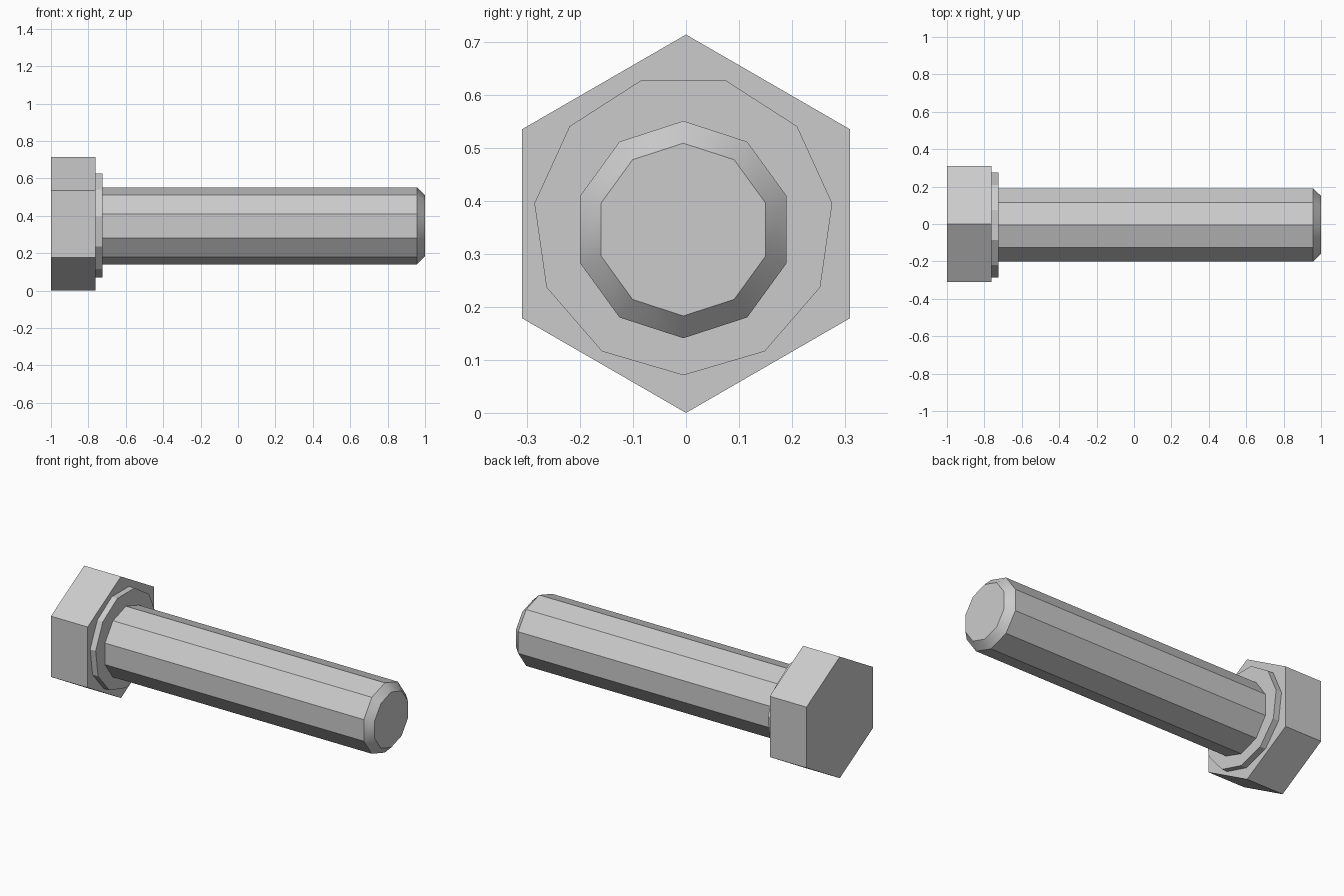
import bpy, bmesh
from math import sin, cos, tau

if "Cube" in bpy.data.objects:
    bpy.data.objects.remove(bpy.data.objects["Cube"])


def prism(name, sides, cy, cz, rings, first_angle=0.0, smooth_bands=()):
    """Solid along x; rings are (x, radius), angle measured from straight up."""
    bm = bmesh.new()
    loops = []
    for x, r in rings:
        loops.append([bm.verts.new((x,
                                    cy + r * sin(first_angle + tau * i / sides),
                                    cz + r * cos(first_angle + tau * i / sides)))
                      for i in range(sides)])
    for band, (a, b) in enumerate(zip(loops, loops[1:])):
        for i in range(sides):
            j = (i + 1) % sides
            face = bm.faces.new((a[i], a[j], b[j], b[i]))
            face.smooth = band in smooth_bands
    bm.faces.new(loops[0])
    bm.faces.new(loops[-1])
    bmesh.ops.recalc_face_normals(bm, faces=bm.faces)
    # keep the chamfer crisp against its flat neighbours
    for e in bm.edges:
        if len({f.smooth for f in e.link_faces}) > 1:
            e.smooth = False
    mesh = bpy.data.meshes.new(name)
    bm.to_mesh(mesh)
    bm.free()
    obj = bpy.data.objects.new(name, mesh)
    bpy.context.collection.objects.link(obj)
    return obj


# Hexagonal head
prism("bolt_head", 6, 0.0, 0.357, [(-1.0, 0.357), (-0.761, 0.357)])

# Thin eleven-sided collar under the head, one corner pointing down
prism("collar", 11, -0.005, 0.355, [(-0.761, 0.284), (-0.725, 0.284)],
      first_angle=tau / 2)

# Ten-sided shank with a softly shaded chamfered tip
prism("shank", 10, -0.005, 0.346,
      [(-0.725, 0.205), (0.958, 0.205), (1.0, 0.163)], smooth_bands=(1,))
